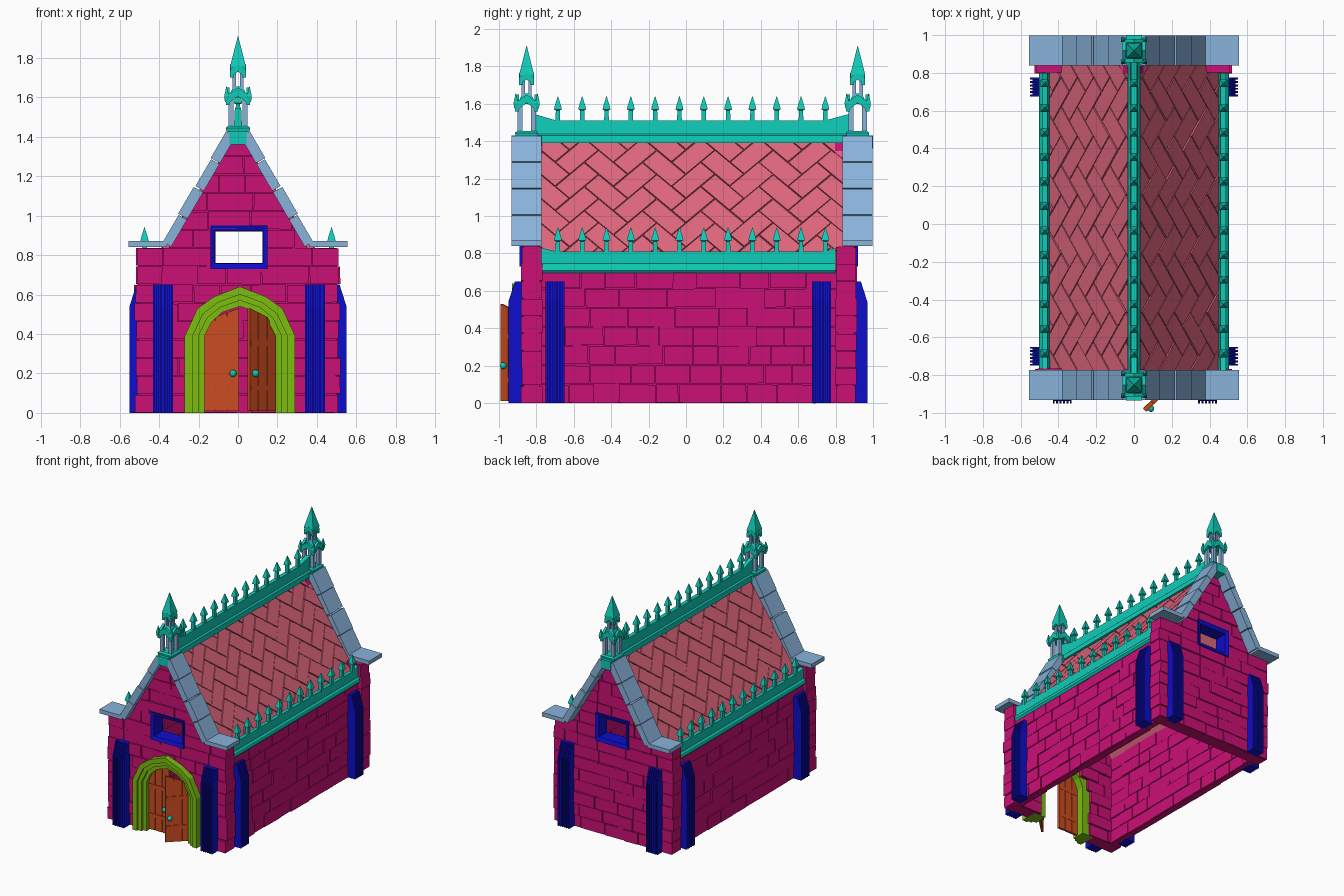
import bpy, bmesh, random
from math import radians, pi
from mathutils import Matrix, Vector

random.seed(4)
cube = bpy.data.objects.get("Cube")
if cube:
    bpy.data.objects.remove(cube)
I = Matrix.Identity(4)


def material(name, rgb):
    m = bpy.data.materials.new(name)
    m.use_nodes = True
    m.diffuse_color = (*rgb, 1)
    m.node_tree.nodes["Principled BSDF"].inputs["Base Color"].default_value = (*rgb, 1)
    return m


BRICK = material("magenta brick", (0.6, 0.005, 0.18))
BLUE = material("deep blue", (0.004, 0.004, 0.6))
TEAL = material("teal metal", (0.005, 0.6, 0.48))
LIME = material("lime stone", (0.2, 0.51, 0.005))
WOOD = material("orange wood", (0.6, 0.073, 0.014))
STONE = material("pale blue stone", (0.25, 0.45, 0.71))
TILE = material("pink tile", (0.72, 0.13, 0.2))


def finish(bm, name, mat, M=I):
    bm.transform(M)
    bmesh.ops.recalc_face_normals(bm, faces=bm.faces)
    me = bpy.data.meshes.new(name)
    bm.to_mesh(me)
    bm.free()
    me.materials.append(mat)
    ob = bpy.data.objects.new(name, me)
    bpy.context.collection.objects.link(ob)
    return ob


def box(bm, lo, hi, M=I):
    lo, hi = Vector(lo), Vector(hi)
    bmesh.ops.create_cube(bm, size=1, matrix=M @ Matrix.Translation((lo + hi) / 2)
                          @ Matrix.Diagonal((*(hi - lo), 1)))


def loft(bm, rings, loop=False):
    vs = [[bm.verts.new(p) for p in r] for r in rings]
    n = len(vs[0])
    for a, b in zip(vs, vs[1:] + (vs[:1] if loop else [])):
        for i in range(n):
            bm.faces.new((a[i], a[(i + 1) % n], b[(i + 1) % n], b[i]))
    if not loop:
        bm.faces.new(vs[0])
        bm.faces.new(vs[-1])


def prism(bm, pts, y0, y1):
    loft(bm, [[(x, y, z) for x, z in pts] for y in (y0, y1)])


def stack(bm, x, y, z, steps):
    # square rings given as (half width, height)
    loft(bm, [[(x + h * a, y + h * b, z + t) for a, b in ((-1, -1), (1, -1), (1, 1), (-1, 1))]
              for h, t in steps])


def clip(bm, co, no):
    cut = bmesh.ops.bisect_plane(bm, geom=bm.verts[:] + bm.edges[:] + bm.faces[:],
                                 plane_co=co, plane_no=no, clear_outer=True)["geom_cut"]
    bmesh.ops.holes_fill(bm, edges=[e for e in cut if isinstance(e, bmesh.types.BMEdge)], sides=0)


def bricks(bm, x0, x1, y0, y1, rows, h, holes={}):
    for r in rows:
        gap = holes.get(r)
        spans = [(x0, 0.005 - gap), (0.005 + gap, x1)] if gap else [(x0, x1)]
        z = r * h
        for a, b in spans:
            box(bm, (a + 0.012, y0 + 0.012, z), (b - 0.012, y1 - 0.012, z + h))
            x = a + random.uniform(-0.008, 0.008)
            while x < b - 0.01:
                e = x + random.uniform(0.11, 0.27)
                if e > b - 0.06:
                    e = b + random.uniform(-0.008, 0.008)
                j = random.uniform(-0.005, 0.005)
                tilt = Matrix.Translation((x, 0, z)) @ Matrix.Rotation(random.uniform(-.015, .015), 4, 'Y')
                box(bm, (0.002, y0 + j, 0.002), (e - x - 0.002, y1 - j, h - 0.002), tilt)
                x = e


# End walls with gables, window frames and buttresses
ROW = 0.093
door_rows = {0: .23, 1: .23, 2: .23, 3: .23, 4: .21, 5: .15}
for end, y0, y1, holes in (("front", -.88, -.77, door_rows), ("back", .80, .91, {})):
    bm = bmesh.new()
    bricks(bm, -.52, .515, y0, y1, range(9), ROW, {**holes, 8: .13})
    finish(bm, end + "_wall", BRICK)
    bm = bmesh.new()
    bricks(bm, -.4, .4, y0, y1, range(9, 15), ROW, {9: .13})
    for s in (-1, 1):
        clip(bm, (s * .35, 0, .84), (s * .59, 0, .35))
    finish(bm, end + "_gable", BRICK)

    bm = bmesh.new()
    rings = ((.145, .11, y0 - .01), (.122, .082, y0), (.118, .08, y1), (.145, .11, y1 + .01))
    loft(bm, [[(.005 + a * w, y, .84 + b * h) for a, b in ((-1, -1), (1, -1), (1, 1), (-1, 1))]
              for w, h, y in rings], loop=True)
    finish(bm, end + "_window_frame", BLUE)

# Side walls
for side, s in (("left", 1), ("right", -1)):
    bm = bmesh.new()
    bricks(bm, -.785, .815, -.485, -.425, range(7), .102)
    turn = Matrix.Rotation(radians(90), 4, 'Z')
    finish(bm, side + "_wall", BRICK, Matrix.Diagonal((s, 1, 1, 1)) @ turn)


# Fluted buttresses
def buttress(name, x, y, angle):
    bm = bmesh.new()

    def slab(a, b, d):
        prof = ((.02, 0), (-d, 0), (-d, .54), (.035 - d, .65), (.02, .65))
        loft(bm, [[(t, p, z) for p, z in prof] for t in (a, b)])
    slab(-.05, .05, .058)
    for i in range(6):
        c = -.045 + i * .018
        slab(c - .005, c + .005, .07)
    finish(bm, name, BLUE, Matrix.Translation((x, y, 0)) @ Matrix.Rotation(radians(angle), 4, 'Z'))


for side, s in (("left", 1), ("right", -1)):
    buttress("front_buttress_" + side, .005 + s * .385, -.88, 0)
    buttress("back_buttress_" + side, .005 + s * .385, .90, 180)
    for end, y in (("front", -.70), ("back", .725)):
        buttress(f"{side}_buttress_{end}", s * .48, y, s * 90)

# Door arch with a stepped section
inner = ((.18, 0), (.18, .39), (.145, .46), (.09, .51), (0, .54))
outer = ((.28, 0), (.28, .39), (.215, .53), (.13, .59), (0, .64))
path = [(a, b, 1) for a, b in zip(inner, outer)]
path += [(a, b, -1) for a, b in zip(inner[-2::-1], outer[-2::-1])]
steps = ((0, -.79), (0, -.895), (.3, -.895), (.3, -.915), (.6, -.915), (.6, -.93), (1, -.93), (1, -.79))
bm = bmesh.new()
loft(bm, [[(.01 + s * (a[0] + (b[0] - a[0]) * t), y, a[1] + (b[1] - a[1]) * t) for t, y in steps]
          for a, b, s in path])
finish(bm, "door_arch", LIME)

# Door leaves: the one on the left side of the model stands open
for side, M in (("right", Matrix.Translation((-.175, -.86, .01))),
                ("left", Matrix.Translation((.185, -.86, .01)) @ Matrix.Rotation(radians(44), 4, 'Z')
                 @ Matrix.Diagonal((-1, 1, 1, 1)))):
    bm = bmesh.new()
    tops = (.40, .475, .50, .52)
    for i in range(3):
        a, b = i * .061 + .001, i * .061 + .058
        prism(bm, ((a, 0), (b, 0), (b, tops[i + 1]), (a, tops[i])), -.008, .01)
    prism(bm, ((.005, .005), (.175, .005), (.175, .5), (.06, .46), (.005, .38)), -.003, .005)
    for z in (.10, .33):
        box(bm, (0, -.013, z), (.178, .012, z + .03))
    finish(bm, side + "_door", WOOD, M)
    bm = bmesh.new()
    bmesh.ops.create_uvsphere(bm, u_segments=12, v_segments=8, radius=.018,
                              matrix=Matrix.Translation((.15, -.018, .19)))
    knob = finish(bm, side + "_door_knob", TEAL, M)
    for p in knob.data.polygons:
        p.use_smooth = True

# Roof shell with herringbone tiles
EAVE, RIDGE, EX = .70, 1.40, .465
bm = bmesh.new()
prism(bm, ((EX, EAVE), (0, RIDGE), (-EX, EAVE), (-EX + .03, EAVE), (0, RIDGE - .045), (EX - .03, EAVE)), -.78, .845)
finish(bm, "roof_shell", TILE)
U = .11
for side, s in (("left", 1), ("right", -1)):
    bm = bmesh.new()
    spin = Matrix.Rotation(radians(45), 4, 'Z')
    g = .003
    for m in range(-9, 10):
        for k in range(-14, 15):
            for ox, oy, w, h in ((0, 0, 2, 1), (2, -1, 1, 2)):
                x, y = (k - 2 * m + ox) * U, (k + 2 * m + oy) * U
                c = spin @ Vector((x, y, 0))
                if abs(c.x) < 1.2 and -.4 < c.y < 1.2:
                    box(bm, (x + g, y + g, -.005), (x + w * U - g, y + h * U - g, random.uniform(.006, .013)), spin)
    up = Vector((-s * EX, 0, RIDGE - EAVE))
    for co, no in (((-.775, 0, 0), (-1, 0, 0)), ((.842, 0, 0), (1, 0, 0)),
                   ((0, .005, 0), (0, -1, 0)), ((0, up.length - .01, 0), (0, 1, 0))):
        clip(bm, co, no)
    v = up.normalized()
    n = Vector((s * v.z, 0, abs(v.x)))
    M = Matrix(((0, v.x, n.x, s * EX), (1, 0, 0, 0), (0, v.z, n.z, EAVE), (0, 0, 0, 1)))
    finish(bm, side + "_roof_tiles", TILE, M)


# Ridge and eave crests with spikes
def crest(name, section, ys, lift, x, z):
    bm = bmesh.new()
    loft(bm, [[(px, y, pz + (e if pz >= z else 0)) for px, pz in section]
              for y, e in zip(ys, (lift, 0, 0, lift))])
    for i in range(12):
        stack(bm, x, -.685 + i * .13, z, ((.013, -.01), (.011, .055), (.021, .06), (.018, .075), (.001, .13)))
    finish(bm, name, TEAL)


half = ((.035, 1.39), (.032, 1.43), (.021, 1.44), (.016, 1.51))
crest("ridge_crest", half + tuple((-x, z) for x, z in half[::-1]), (-.81, -.69, .74, .87), .035, 0, 1.51)
eave = ((.44, .70), (.49, .695), (.503, .71), (.498, .735), (.488, .745), (.486, .81), (.458, .81))
for side, s in (("left", 1), ("right", -1)):
    crest(side + "_eave_crest", [(s * x, z) for x, z in eave], (-.775, -.69, .74, .80), .02, s * .474, .81)


# Gable copings and finials
def posts(bm, y, off, h, z0, z1):
    for a in (-off, off):
        for b in (-off, off):
            box(bm, (a - h, y + b - h, z0), (a + h, y + b + h, z1))


def chevrons(bm, y, w, z, rise, thick):
    pts = ((-w, z), (0, z + rise), (w, z), (w, z + thick), (0, z + rise + thick), (-w, z + thick))
    for a, b in ((-w, -w + .02), (w - .02, w)):
        prism(bm, pts, y + a, y + b)
        loft(bm, [[(t, y + p, q) for p, q in pts] for t in (a, b)])


for end, y in (("front", -.852), ("back", .918)):
    bm = bmesh.new()
    for s in (-1, 1):
        box(bm, (s * .36, y - .08, .84), (s * .555, y + .08, .872))
        low, high = Vector((.34, .84)), Vector((.01, 1.405))
        for i in range(4):
            p, q = low.lerp(high, i / 4 + .005), low.lerp(high, (i + 1) / 4 - .005)
            t = .042 + .006 * (i % 2)
            prism(bm, [(s * p.x, p.y), (s * (p.x + t), p.y + .025),
                       (s * (q.x + t), q.y + .025), (s * q.x, q.y)], y - .08, y + .08)
    finish(bm, end + "_coping", STONE)

    bm = bmesh.new()
    posts(bm, y, .036, .013, 1.44, 1.61)
    posts(bm, y, .018, .009, 1.62, 1.74)
    finish(bm, end + "_finial_posts", STONE)

    bm = bmesh.new()
    box(bm, (-.043, y - .082, 1.36), (.043, y + .082, 1.43))
    stack(bm, 0, y, 0, ((.058, 1.425), (.062, 1.445), (.05, 1.455)))
    chevrons(bm, y, .062, 1.56, .045, .045)
    stack(bm, 0, y, 0, ((.05, 1.60), (.022, 1.655)))
    for a in (-.058, .058):
        for b in (-.058, .058):
            stack(bm, a, y + b, 1.575, ((.008, 0), (.012, .03), (.001, .08)))
    chevrons(bm, y, .04, 1.70, .03, .035)
    stack(bm, 0, y, 0, ((.034, 1.73), (.04, 1.755), (.001, 1.91)))
    finish(bm, end + "_finial", TEAL)
